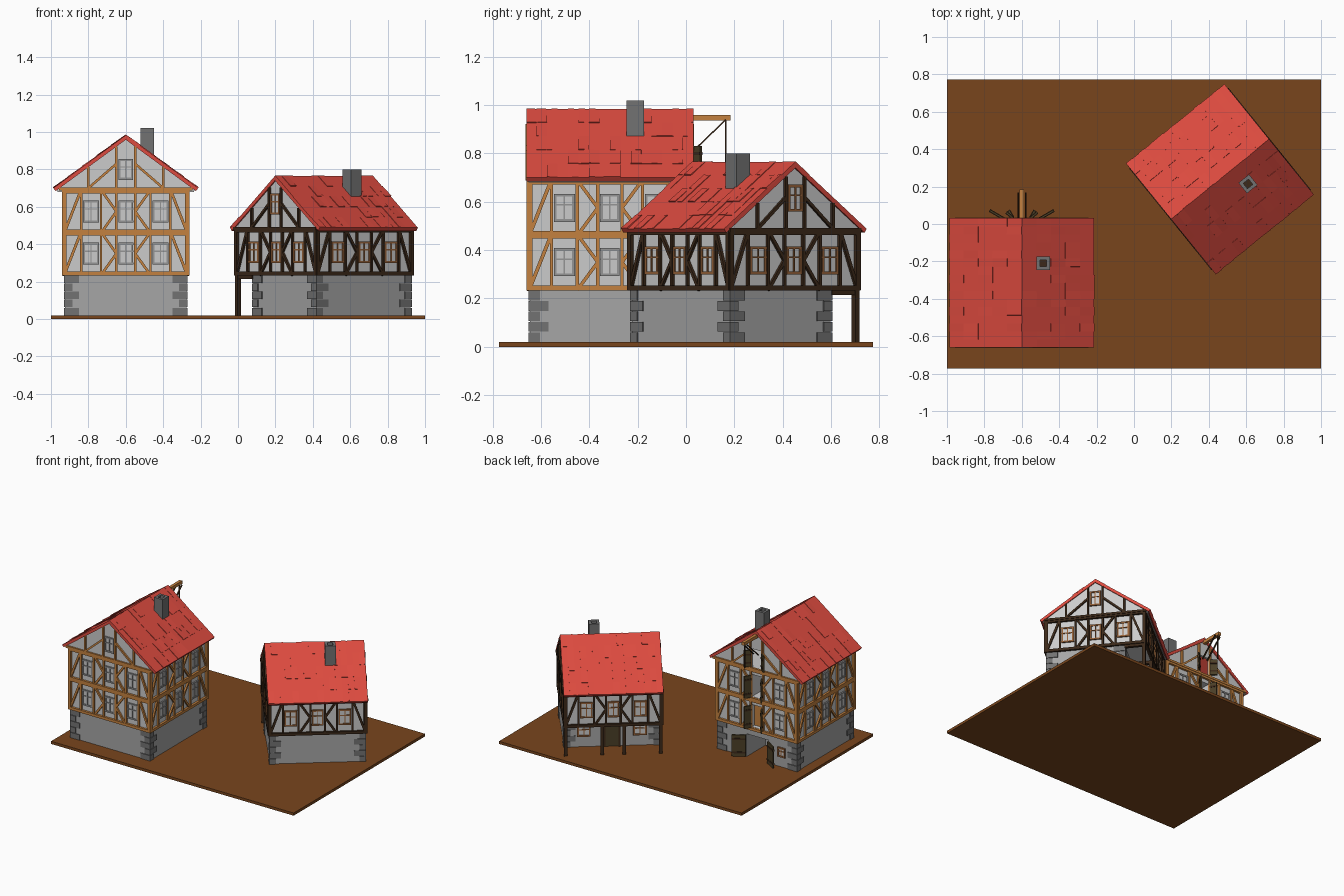
import bpy, bmesh, random
from math import radians, atan2, hypot
from mathutils import Matrix, Vector

if "Cube" in bpy.data.objects:
    bpy.data.objects.remove(bpy.data.objects["Cube"])

random.seed(4)
T = lambda x, y, z=0: Matrix.Translation((x, y, z))
R = lambda a, ax='Z': Matrix.Rotation(a, 4, ax)
COL = dict(earth=(.19, .06, .012), red=(.72, .07, .05), orange=(.55, .22, .05), dark=(.045, .022, .01),
           plaster=(.62, .62, .62), stone=(.38, .38, .38), quoin=(.17, .17, .17), frame=(.3, .3, .3),
           window=(.3, .12, .04), glass=(.7, .7, .7), door=(.07, .05, .02))
parts = {}


def bm_of(key):
    return parts.setdefault(key, bmesh.new())


def box(key, M, x0, x1, y0, y1, z0, z1):
    m = M @ T((x0 + x1) / 2, (y0 + y1) / 2, (z0 + z1) / 2) @ Matrix.Diagonal((x1 - x0, y1 - y0, z1 - z0, 1))
    bmesh.ops.create_cube(bm_of(key), size=1, matrix=m)


def beam(key, M, s0, z0, s1, z1, w=.016, t=.012):
    """Timber lying on a wall plane, outward is -y."""
    a, l = atan2(z1 - z0, s1 - s0), hypot(s1 - s0, z1 - z0)
    m = M @ T((s0 + s1) / 2, -t / 2 + .004, (z0 + z1) / 2) @ R(-a, 'Y')
    box(key, m, -l / 2, l / 2, -t / 2 - .004, t / 2, -w / 2, w / 2)


def prism(key, M, pts, y0, y1):
    bm = bm_of(key)
    v0 = [bm.verts.new(M @ Vector((x, y0, z))) for x, z in pts]
    v1 = [bm.verts.new(M @ Vector((x, y1, z))) for x, z in pts]
    n = len(pts)
    fs = [bm.faces.new(v0), bm.faces.new(v1[::-1])]
    fs += [bm.faces.new((v0[i], v1[i], v1[(i + 1) % n], v0[(i + 1) % n])) for i in range(n)]
    bmesh.ops.recalc_face_normals(bm, faces=fs)


def wall(M, angle, d):
    return M @ R(radians(angle)) @ T(0, -d)


def window(n, M, s, z, w, h, col):
    k = (n + '_window_frames', col)
    box((n + '_window_panes', 'glass'), M, s - w / 2, s + w / 2, -.005, .005, z - h / 2, z + h / 2)
    for q in (-1, 0, 1):
        beam(k, M, s + q * w / 2, z - h / 2, s + q * w / 2, z + h / 2, .011 if q else .006, .01)
        zz = z + q * h / 2 if q else z + h * .12
        beam(k, M, s - w / 2 - .006, zz, s + w / 2 + .006, zz, .011 if q else .006, .01)


def storey(n, M, h, z0, z1, col, wcol, centre=True):
    """One half-timbered storey face: rails, posts, K braces, windows."""
    k, o, mid = (n + '_timber_frame', col), h * .55, (z0 + z1) / 2
    for z in (z0 + .008, z1 - .008):
        beam(k, M, -h, z, h, z, .02, .016)
    if centre:
        window(n, M, 0, mid, .068, .105, wcol)
    for s in (-1, 1):
        beam(k, M, s * (h - .01), z0, s * (h - .01), z1, .022, .016)
        for p in (.05, o - .053, o + .053):
            beam(k, M, s * p, z0, s * p, z1, .013)
        for z in (z0, z1):
            beam(k, M, s * (o - .053), z, s * .05, mid, .014)
        beam(k, M, s * (h - .012), z0 + .01, s * (o + .058), z1 - .01, .015)
        window(n, M, s * o, mid, .075, .105, wcol)


def quoins(n, M, xs, ys):
    for sx, x in zip((-1, 1), xs):
        for sy, y in zip((-1, 1), ys):
            for i in range(5):
                a, b = ((.075, .04), (.04, .075))[i % 2]
                X, Y = sorted((x + sx * .006, x - sx * a)), sorted((y + sy * .006, y - sy * b))
                z = .02 + i * .043
                box((n + '_corner_stones', 'quoin'), M, *X, *Y, z, z + .04)


def roof(n, M, W, hy, ze, zr):
    """Two slabs with a scatter of lifted tiles."""
    L, a = hypot(W, zr - ze), atan2(zr - ze, W)
    k = (n + '_roof', 'red')
    for turn in (0, 180):
        S = M @ R(radians(turn)) @ T(0, 0, zr) @ R(a, 'Y')
        box(k, S, 0, L, -hy, hy, -.02, 0)
        rows, cols = 5, 16
        dx, dy = L / rows, 2 * hy / cols
        for i in range(rows):
            for j in range(cols):
                if random.random() < .4:
                    tile = S @ T(i * dx, -hy + (j + .5) * dy) @ R(random.uniform(-.03, .01), 'Y')
                    tile = tile @ R(random.uniform(-.05, .05), 'X')
                    box(k, tile, 0, dx, -dy / 2, dy / 2, -.006, .0025)


def gable(n, M, W, ze, zr, col, wcol, win_z):
    """Timbers and window of a gable face."""
    k = (n + '_timber_frame', col)
    top = lambda s: zr - .025 - (zr - ze) / W * abs(s)
    beam(k, M, -W + .03, ze - .005, W - .03, ze - .005, .016)
    for s in (-1, 1):
        for p in (.05, .2):
            beam(k, M, s * p, ze, s * p, top(p), .013)
        beam(k, M, s * .2, ze, s * .05, ze + .13, .013)
    if win_z:
        window(n, M, 0, win_z, .065, .1, wcol)


def gable_wall(n, M, W, ze, zr, y0, y1, hole=None):
    k, w, z0, zt = (n + '_gable_walls', 'plaster'), W - .015, ze - .012, zr - .018
    if not hole:
        return prism(k, M, [(-w, z0), (w, z0), (0, zt)], y0, y1)
    hw, hz = hole
    zh = zt - (zt - z0) * hw / w
    for s in (-1, 1):
        prism(k, M, [(s * w, z0), (s * hw, z0), (s * hw, zh)], y0, y1)
    prism(k, M, [(-hw, hz), (hw, hz), (hw, zh), (0, zt), (-hw, zh)], y0, y1)


def chimney(n, M, x, y, z0, z1):
    for i in range(4):
        C = M @ T(x, y) @ R(radians(90 * i))
        box((n + '_chimney', 'quoin'), C, -.036, .036, -.036, -.018, z0, z1)
    box((n + '_chimney_flue', 'dark'), M @ T(x, y), -.02, .02, -.02, .02, z0, z1 - .03)


def recessed(key, M, hx, hy, z0, z1, hw, o0, o1, depth=.22):
    """Wall block with a door opening in its +y side."""
    box(key, M, -hx, hx, -hy, hy - depth, z0, z1)
    box(key, M, -hx, -hw, hy - depth, hy, z0, z1)
    box(key, M, hw, hx, hy - depth, hy, z0, z1)
    box(key, M, -hw, hw, hy - depth, hy, o1, z1)
    if o0 > z0:
        box(key, M, -hw, hw, hy - depth, hy, z0, o0)


def leaves(n, M, hw, y, w, ang, z0, z1):
    for s in (-1, 1):
        D = M @ T(s * hw, y) @ R(radians(ang if s > 0 else 180 - ang))
        box((n + '_open_doors', 'door'), D, 0, w, -.005, .005, z0, z1)
        for z in (z0 + .03, z1 - .03):
            box((n + '_door_battens', 'dark'), D, 0, w, -.008, .008, z - .006, z + .006)


# ground plate
box(('ground_plate', 'earth'), Matrix(), -1, 1, -.773, .773, 0, .02)

# tall warehouse on the left
n, A = 'warehouse', T(-.6, -.315)
recessed((n + '_stone_base', 'stone'), A, .325, .33, .02, .235, .09, .02, .19)
quoins(n, A, (-.325, .325), (-.33, .33))
for z0, z1 in ((.235, .465), (.46, .69)):
    recessed((n + '_walls', 'plaster'), A, .325, .33, z0, z1, .045, z0 + .02, z1 - .045)
    for ang, d, h in ((0, .33, .337), (90, .325, .342), (180, .33, .337), (-90, .325, .342)):
        storey(n, wall(A, ang, d), h, z0, z1, 'orange', 'frame', ang != 180)
    leaves(n, A, .045, .345, .05, 60, z0 + .02, z1 - .045)
box((n + '_inner_door', 'orange'), A, -.045, .045, .29, .3, .25, .42)
W, hy, ze, zr = .387, .346, .70, .983
roof(n, A, W, hy, ze, zr)
gable_wall(n, A, W, ze, zr, -.337, -.32)
gable_wall(n, A, W, ze, zr, .32, .337, (.045, .84))
box((n + '_loft_floor', 'plaster'), A, -.365, .365, -.336, .336, .68, .695)
gable(n, wall(A, 0, .337), W, ze, zr, 'orange', 'frame', .80)
gable(n, wall(A, 180, .337), W, ze, zr, 'orange', 'frame', None)
leaves(n, A, .045, .345, .05, 40, .71, .83)
leaves(n, A, .09, .34, .095, 30, .025, .185)
window(n, wall(A, 180, .33), .2, .13, .05, .06, 'window')
chimney(n, A, .115, .105, .85, 1.02)
# hoist beam, stay and rope
box(('hoist_beam', 'orange'), A, -.011, .011, .2, .5, .937, .96)
for s in (-1, 1):
    H = A @ T(s * .02, 0) @ R(radians(90))
    beam(('hoist_stay', 'dark'), H, .345, .81, .48, .94, .006, .006)
box(('hoist_rope', 'dark'), A, -.003, .003, .477, .483, .76, .94)

# low house on the right, turned, with a porch on its -x side
n, B = 'cottage', T(.46, .24) @ R(radians(-51))
box((n + '_stone_base', 'stone'), B, -.2, .335, -.322, .322, .02, .236)
quoins(n, B, (-.2, .335), (-.322, .322))
box((n + '_walls', 'plaster'), B, -.336, .336, -.322, .322, .235, .48)
for ang, d, h in ((0, .322, .347), (90, .336, .333), (180, .322, .347), (-90, .336, .333)):
    storey(n, wall(B, ang, d), h, .235, .48, 'dark', 'window')
W, hy, ze, zr = .38, .338, .488, .765
roof(n, B, W, hy, ze, zr)
for s, ang in ((-1, 0), (1, 180)):
    gable_wall(n, B, W, ze, zr, *sorted((s * .33, s * .31)))
    gable(n, wall(B, ang, .33), W, ze, zr, 'dark', 'window', .615)
box((n + '_loft_floor', 'plaster'), B, -.358, .358, -.328, .328, .472, .485)
chimney(n, B, .114, .1, .64, .8)
# porch posts, joists, door and windows
for y in (-.322, -.075, .075, .322):
    box(('porch_posts', 'dark'), B, -.345, -.322, y - .012, y + .012, .02, .24)
    box(('porch_joists', 'dark'), B, -.345, -.2, y - .01, y + .01, .215, .236)
P = wall(B, -90, .2)
box(('porch_door', 'door'), P, -.045, .045, -.006, .01, .02, .2)
for s in (-1, 1):
    beam(('porch_door_frame', 'dark'), P, s * .05, .02, s * .05, .21, .014)
    window(n, P, s * .19, .14, .08, .075, 'window')
beam(('porch_door_frame', 'dark'), P, -.057, .205, .057, .205, .014)

# turn every collected part into an object
mats = {}
for c, rgb in COL.items():
    mats[c] = bpy.data.materials.new(c)
    mats[c].diffuse_color = (*rgb, 1)
for (name, c), bm in parts.items():
    me = bpy.data.meshes.new(name)
    bm.to_mesh(me)
    bm.free()
    me.materials.append(mats[c])
    bpy.context.collection.objects.link(bpy.data.objects.new(name, me))

for m in bpy.data.materials:
    if m.users and not m.is_grease_pencil:
        m.use_nodes = True
        m.node_tree.nodes["Principled BSDF"].inputs["Base Color"].default_value = m.diffuse_color
